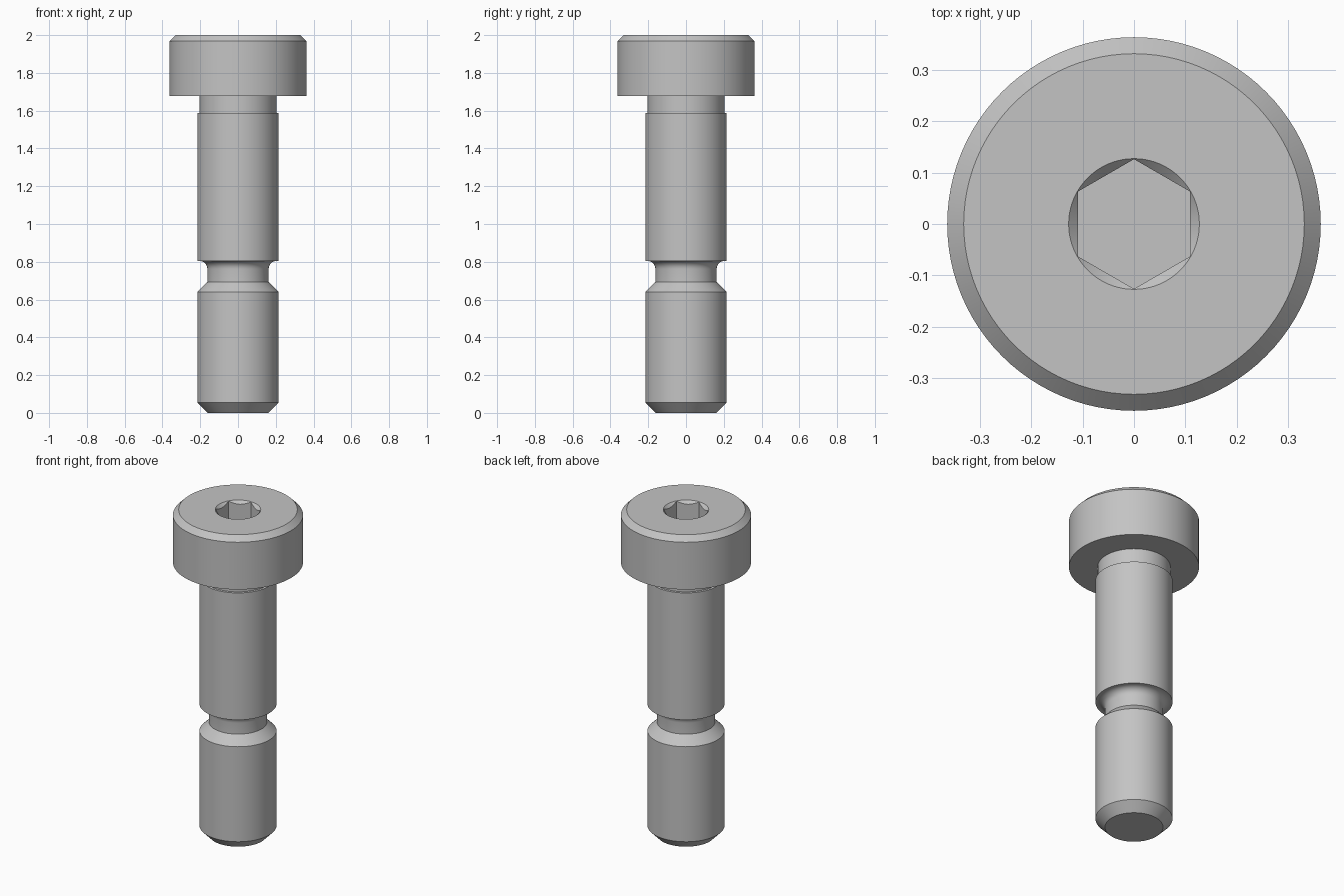
import bpy
import bmesh
from math import cos, sin, pi, radians
from mathutils import Matrix

if "Cube" in bpy.data.objects:
    bpy.data.objects.remove(bpy.data.objects["Cube"], do_unlink=True)

SEGMENTS = 96

steel = bpy.data.materials.new("grey_steel")
steel.use_nodes = True
steel_colour = (0.55, 0.55, 0.55, 1)
steel.diffuse_color = steel_colour
steel.node_tree.nodes["Principled BSDF"].inputs["Base Color"].default_value = steel_colour


def add_object(name, bm):
    bmesh.ops.recalc_face_normals(bm, faces=bm.faces[:])
    mesh = bpy.data.meshes.new(name)
    bm.to_mesh(mesh)
    bm.free()
    mesh.materials.append(steel)
    obj = bpy.data.objects.new(name, mesh)
    bpy.context.collection.objects.link(obj)
    return obj


def lathe(name, profile):
    """Turn a (radius, height) profile that starts and ends on the axis."""
    bm = bmesh.new()
    rings = []
    for r, z in profile:
        if r == 0:
            rings.append(None)
            continue
        rings.append([bm.verts.new((r * cos(2 * pi * i / SEGMENTS),
                                    r * sin(2 * pi * i / SEGMENTS), z))
                      for i in range(SEGMENTS)])
    for low, high in zip(rings, rings[1:]):
        if low is None or high is None:
            bm.faces.new(high or low)
            continue
        for i in range(SEGMENTS):
            j = (i + 1) % SEGMENTS
            bm.faces.new((low[i], low[j], high[j], high[i]))
    return add_object(name, bm)


def cone_cutter(name, sides, r_low, r_high, z_low, z_high):
    bm = bmesh.new()
    place = Matrix.Translation((0, 0, (z_low + z_high) / 2))
    bmesh.ops.create_cone(bm, cap_ends=True, segments=sides, radius1=r_low,
                          radius2=r_high, depth=z_high - z_low, matrix=place)
    # Make sure a corner points along +y
    top = max(bm.verts, key=lambda v: v.co.y)
    if abs(top.co.x) > 0.001:
        bmesh.ops.rotate(bm, verts=bm.verts[:],
                         matrix=Matrix.Rotation(pi / sides, 3, "Z"))
    obj = add_object(name, bm)
    obj.hide_render = True
    return obj


# Relief groove fillet under the shoulder
fillet_r = 0.043
fillet = [(0.162 + fillet_r * (1 - cos(a)), 0.762 + fillet_r * sin(a))
          for a in (radians(d) for d in range(0, 91, 15))]

# Whole bolt: chamfered tip, lower shank, groove, shoulder, neck and head
bolt = lathe("shoulder_bolt", [
    (0, 0), (0.162, 0), (0.215, 0.055), (0.215, 0.64), (0.163, 0.692),
    (0.162, 0.693), *fillet, (0.215, 0.805), (0.215, 1.587), (0.203, 1.588),
    (0.203, 1.677), (0.363, 1.677), (0.363, 1.968), (0.331, 2), (0, 2)])

# Hex socket with a conical lead-in
cutters = [cone_cutter("socket_cutter", 6, 0.126, 0.126, 1.84, 2.05),
           cone_cutter("lead_in_cutter", SEGMENTS, 0.027, 0.147, 1.9, 2.02)]

bpy.ops.object.select_all(action="DESELECT")
bpy.context.view_layer.objects.active = bolt
bolt.select_set(True)
for cutter in cutters:
    cut = bolt.modifiers.new("cut", "BOOLEAN")
    cut.operation = "DIFFERENCE"
    cut.solver = "EXACT"
    cut.object = cutter
    bpy.ops.object.modifier_apply(modifier=cut.name)
    bpy.data.objects.remove(cutter, do_unlink=True)

bpy.ops.object.shade_smooth_by_angle(angle=radians(25))
